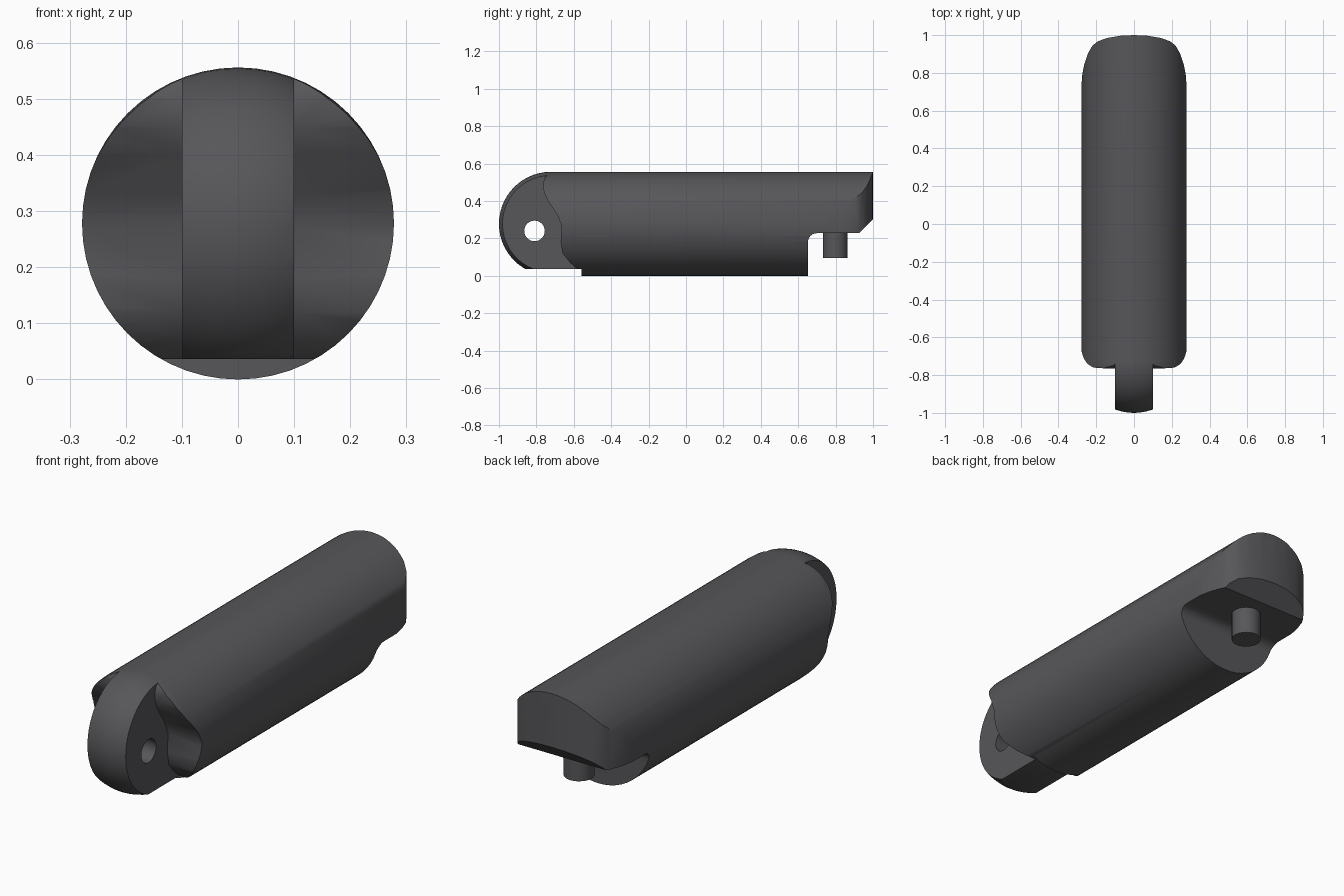
import bpy, bmesh, math

if "Cube" in bpy.data.objects:
    bpy.data.objects.remove(bpy.data.objects["Cube"])

R = 0.278          # body radius
grey = bpy.data.materials.new("dark_grey")
grey.diffuse_color = (0.095, 0.095, 0.102, 1)
grey.use_nodes = True
grey.node_tree.nodes["Principled BSDF"].inputs["Base Color"].default_value = grey.diffuse_color


def finish(name, bm):
    bmesh.ops.recalc_face_normals(bm, faces=bm.faces[:])
    mesh = bpy.data.meshes.new(name)
    bm.to_mesh(mesh)
    bm.free()
    obj = bpy.data.objects.new(name, mesh)
    bpy.context.collection.objects.link(obj)
    mesh.materials.append(grey)
    return obj


def prism(name, points, place, vector):
    """Extrude a flat outline along a vector."""
    bm = bmesh.new()
    face = bm.faces.new([bm.verts.new(place(*p)) for p in points])
    new = bmesh.ops.extrude_face_region(bm, geom=[face])["geom"]
    bmesh.ops.translate(bm, vec=vector,
                        verts=[v for v in new if isinstance(v, bmesh.types.BMVert)])
    return finish(name, bm)


def side_prism(name, points, x0, x1):
    return prism(name, points, lambda y, z: (x0, y, z), (x1 - x0, 0, 0))


def circle(cy, cz, r, n):
    return [(cy + r * math.cos(2 * math.pi * i / n),
             cz + r * math.sin(2 * math.pi * i / n)) for i in range(n)]


# Body: a cylinder along y with a domed front, turned from a profile
bm = bmesh.new()
dome = [(-0.722 - R * math.cos(a), R * math.sin(a))
        for a in (math.pi / 2 * i / 14 for i in range(15))]
profile = dome + [(1.05, R), (1.05, 0)]
verts = [bm.verts.new((0, y, R - r)) for y, r in profile]
edges = [bm.edges.new(pair) for pair in zip(verts, verts[1:])]
bmesh.ops.spin(bm, geom=verts + edges, cent=(0, 0, R), axis=(0, 1, 0),
               angle=2 * math.pi, steps=56)
bmesh.ops.remove_doubles(bm, verts=bm.verts[:], dist=1e-4)
body = finish("body", bm)

# Cutters: shoulders beside the tongue
shoulder = [(-1.2, -0.1), (-0.56, -0.1), (-0.575, 0.03), (-0.62, 0.07), (-0.66, 0.12),
            (-0.67, 0.18), (-0.665, 0.27), (-0.69, 0.33), (-0.74, 0.405),
            (-0.76, 0.45), (-0.764, 0.50), (-0.75, 0.53), (-0.71, 0.555),
            (-0.69, 0.7), (-1.2, 0.7)]
cutters = [(side_prism("shoulder_cutter", shoulder, s * 0.1, s * 0.5), "DIFFERENCE")
           for s in (-1, 1)]

# Flat under the tongue and the pin hole through it
cutters.append((side_prism("front_flat_cutter",
                           [(-1.2, -0.1), (-0.56, -0.1), (-0.56, 0.036), (-1.2, 0.036)],
                           -0.5, 0.5), "DIFFERENCE"))
cutters.append((side_prism("hole_cutter", circle(-0.81, 0.24, 0.055, 28),
                           -0.5, 0.5), "DIFFERENCE"))

# Undercut at the rear with a filleted corner and a sloping lip
fillet = [(0.70 - 0.048 * math.cos(a), 0.18 + 0.048 * math.sin(a))
          for a in (math.pi / 2 * i / 6 for i in range(7))]
undercut = [(0.652, -0.1)] + fillet + [(0.925, 0.228), (1.0, 0.303), (1.2, 0.503), (1.2, -0.1)]
cutters.append((side_prism("undercut_cutter", undercut, -0.5, 0.5), "DIFFERENCE"))

# Rounded rear end in plan
half = [(0.35, -1.2), (0.35, 0.66), (0.279, 0.72), (0.274, 0.79), (0.262, 0.85),
        (0.243, 0.905), (0.22, 0.944), (0.19, 0.968), (0.14, 0.985), (0.07, 0.997)]
plan = half + [(0, 1.0)] + [(-x, y) for x, y in reversed(half)]
cutters.append((prism("rear_round_cutter", plan, lambda x, y: (x, y, -0.2), (0, 0, 1)),
                "INTERSECT"))

bpy.context.view_layer.objects.active = body
for cutter, operation in cutters:
    mod = body.modifiers.new(cutter.name, "BOOLEAN")
    mod.operation, mod.object, mod.solver = operation, cutter, "EXACT"
    bpy.ops.object.modifier_apply(modifier=mod.name)
for cutter, _ in cutters:
    bpy.data.objects.remove(cutter)

# Locating pin below the rear end
pin = prism("pin", circle(0, 0.798, 0.066, 28),
            lambda x, y: (x, y, 0.096), (0, 0, 0.2))

# Smooth shading with sharp cut edges
for obj in (body, pin):
    bpy.ops.object.select_all(action="DESELECT")
    obj.select_set(True)
    bpy.context.view_layer.objects.active = obj
    bpy.ops.object.shade_smooth_by_angle(angle=math.radians(35))
